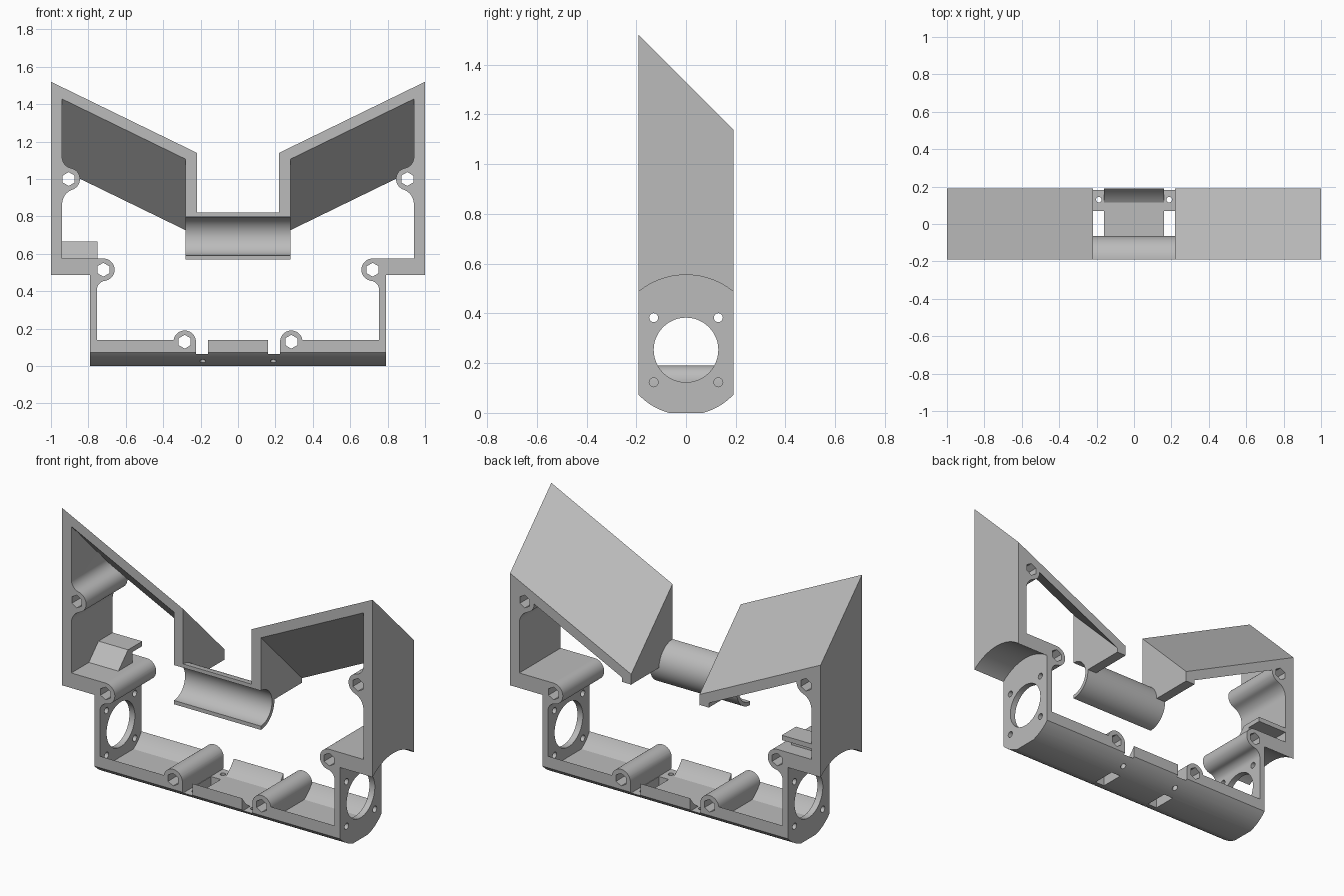
import bpy
import bmesh
from math import cos, sin, radians
from mathutils import Vector

cube = bpy.data.objects.get("Cube")
if cube:
    bpy.data.objects.remove(cube, do_unlink=True)

grey = bpy.data.materials.new("plain grey")
grey.use_nodes = True
grey.diffuse_color = (0.5, 0.5, 0.5, 1)
grey.node_tree.nodes["Principled BSDF"].inputs["Base Color"].default_value = (0.5, 0.5, 0.5, 1)

AXLE_Z = 0.253      # height of the wheel and motor axis
FRONT = -0.19       # front plane, also the axis of the half tube
TUBE_Z = 0.695


def arc(u, v, r, start, end, n=12):
    angles = [radians(start + (end - start) * i / n) for i in range(n + 1)]
    return [(u + r * cos(a), v + r * sin(a)) for a in angles]


def circle(u, v, r, n=48):
    return arc(u, v, r, 0, 360, n)[:-1]


def prism(name, outline, axis, lo, hi, shear=False):
    """Extrude a 2D outline along an axis; shear leans it down toward the back."""
    bm = bmesh.new()
    rings = []
    for t in (lo, hi):
        drop = t - FRONT if shear else 0
        place = {"x": lambda u, v: (t, u, v),
                 "y": lambda u, v: (u, t, v - drop),
                 "z": lambda u, v: (u, v, t)}[axis]
        rings.append([bm.verts.new(place(u, v)) for u, v in outline])
    a, b = rings
    bm.faces.new(a)
    bm.faces.new(b[::-1])
    for i in range(len(a)):
        j = (i + 1) % len(a)
        bm.faces.new((a[j], a[i], b[i], b[j]))
    bmesh.ops.recalc_face_normals(bm, faces=bm.faces)
    mesh = bpy.data.meshes.new(name)
    bm.to_mesh(mesh)
    bm.free()
    obj = bpy.data.objects.new(name, mesh)
    bpy.context.collection.objects.link(obj)
    return obj


def rect(u0, u1, v0, v1):
    return [(u0, v0), (u1, v0), (u1, v1), (u0, v1)]


def activate(obj):
    bpy.ops.object.select_all(action="DESELECT")
    obj.select_set(True)
    bpy.context.view_layer.objects.active = obj


def combine(obj, operation, *others):
    activate(obj)
    for other in others:
        mod = obj.modifiers.new("combine", "BOOLEAN")
        mod.operation = operation
        mod.solver = "EXACT"
        mod.object = other
        bpy.ops.object.modifier_apply(modifier=mod.name)
        bpy.data.objects.remove(other, do_unlink=True)


def finish(obj):
    obj.data.materials.clear()
    obj.data.materials.append(grey)
    activate(obj)
    bpy.ops.object.shade_smooth_by_angle(angle=radians(30))


# Bottom bar with a rounded trough, strap notches, slots and screw holes
frame = prism("frame", rect(-0.1, 0.78, -0.05, 0.14), "y", -0.2, 0.2)
trough = (arc(0, AXLE_Z, 0.221, -160, -121.7) + arc(0, AXLE_Z, 0.221, -58.3, -20)
          + [(0.208, 0.3), (-0.208, 0.3)])
combine(frame, "DIFFERENCE",
        prism("trough", trough, "x", -0.2, 0.755),
        prism("notch", rect(0.16, 0.225, 0.065, 0.3), "y", -0.3, 0.3),
        prism("slot", rect(0.16, 0.222, -0.07, 0.07), "z", -0.2, 0.2),
        *[prism("screw_hole", circle(0.188, y, 0.015, 20), "z", -0.2, 0.2)
          for y in (-0.13, 0.13)])

# Side wall, shoulder and screw bosses with their fillets
side = ([(0.755, -0.06), (0.79, -0.06), (0.79, 0.48), (1, 0.48), (1, 1.6), (0.94, 1.6)]
        + arc(0.88, 1.117, 0.06, 0, -78)
        + arc(0.905, 1.0, 0.06, 102, 251.3, 20)[1:]
        + arc(0.86, 0.867, 0.08, 71.3, 0)[1:]
        + [(0.94, 0.575)]
        + arc(0.72, 0.515, 0.06, 90, 262, 20)
        + arc(0.705, 0.406, 0.05, 82, 0)[1:])
low_boss = arc(0.285, 0.13, 0.06, 0, 180, 24) + [(0.225, 0.02), (0.345, 0.02)]


def slope(x):
    return 1.14 + (x - 0.22) * 0.487


# Slanted roof, inner wall and half tube
roof = [(0.22, slope(0.22) - 0.063), (1, slope(1) - 0.063),
        (1, slope(1) + 0.04), (0.22, slope(0.22) + 0.04)]
combine(frame, "UNION",
        prism("side_wall", side, "y", -0.2, 0.2),
        prism("low_boss", low_boss, "y", -0.2, 0.2),
        prism("roof", roof, "y", -0.2, 0.2, shear=True),
        prism("inner_wall", rect(0.22, 0.28, 0.70, 1.13), "y", -0.2, 0.2),
        prism("tube", circle(FRONT, TUBE_Z, 0.125, 64), "x", -0.1, 0.28))

# Trim the roof, hollow the tube, open the wheel arch, motor mount and nut holes
above = [(0.1, slope(0.1)), (1.1, slope(1.1)), (1.1, 2.3), (0.1, 2.3)]
combine(frame, "DIFFERENCE",
        prism("above_roof", above, "y", -0.3, 0.3, shear=True),
        prism("tube_bore", circle(FRONT, TUBE_Z, 0.103, 64), "x", -0.3, 0.4),
        prism("wheel_arch", circle(0, AXLE_Z, 0.302, 96), "x", 0.79, 1.1),
        prism("motor_hole", circle(0, AXLE_Z, 0.13), "x", 0.74, 0.85),
        *[prism("mount_hole", circle(y, AXLE_Z + z, 0.018, 20), "x", 0.74, 0.85)
          for y in (-0.13, 0.13) for z in (-0.13, 0.13)],
        *[prism("nut_hole", arc(x, z, 0.037, 30, 330, 5), "y", -0.3, 0.3)
          for x, z in ((0.905, 1.0), (0.72, 0.515), (0.285, 0.13))])

# Clip everything to the rounded side silhouette
envelope = (arc(0, AXLE_Z, 0.262, -136.5, -105) + arc(0, AXLE_Z, 0.262, -75, -43.5)
            + [(0.19, 2), (-0.19, 2)])
combine(frame, "INTERSECT", prism("envelope", envelope, "x", -0.5, 1.3))

# Keep the left half and mirror it
bm = bmesh.new()
bm.from_mesh(frame.data)
bmesh.ops.bisect_plane(bm, geom=bm.verts[:] + bm.edges[:] + bm.faces[:], dist=1e-5,
                       plane_co=Vector(), plane_no=Vector((1, 0, 0)), clear_inner=True)
bm.to_mesh(frame.data)
bm.free()
mirror = frame.modifiers.new("mirror", "MIRROR")
mirror.use_clip = True
activate(frame)
bpy.ops.object.modifier_apply(modifier=mirror.name)
finish(frame)

# Clip bracket with an overhanging lip on the right shoulder
clip = [(-0.03, 0.574), (0.06, 0.665), (0.19, 0.665), (0.19, 0.637), (0.1, 0.637), (0.1, 0.574)]
finish(prism("right_clip", clip, "x", -0.941, -0.75))
